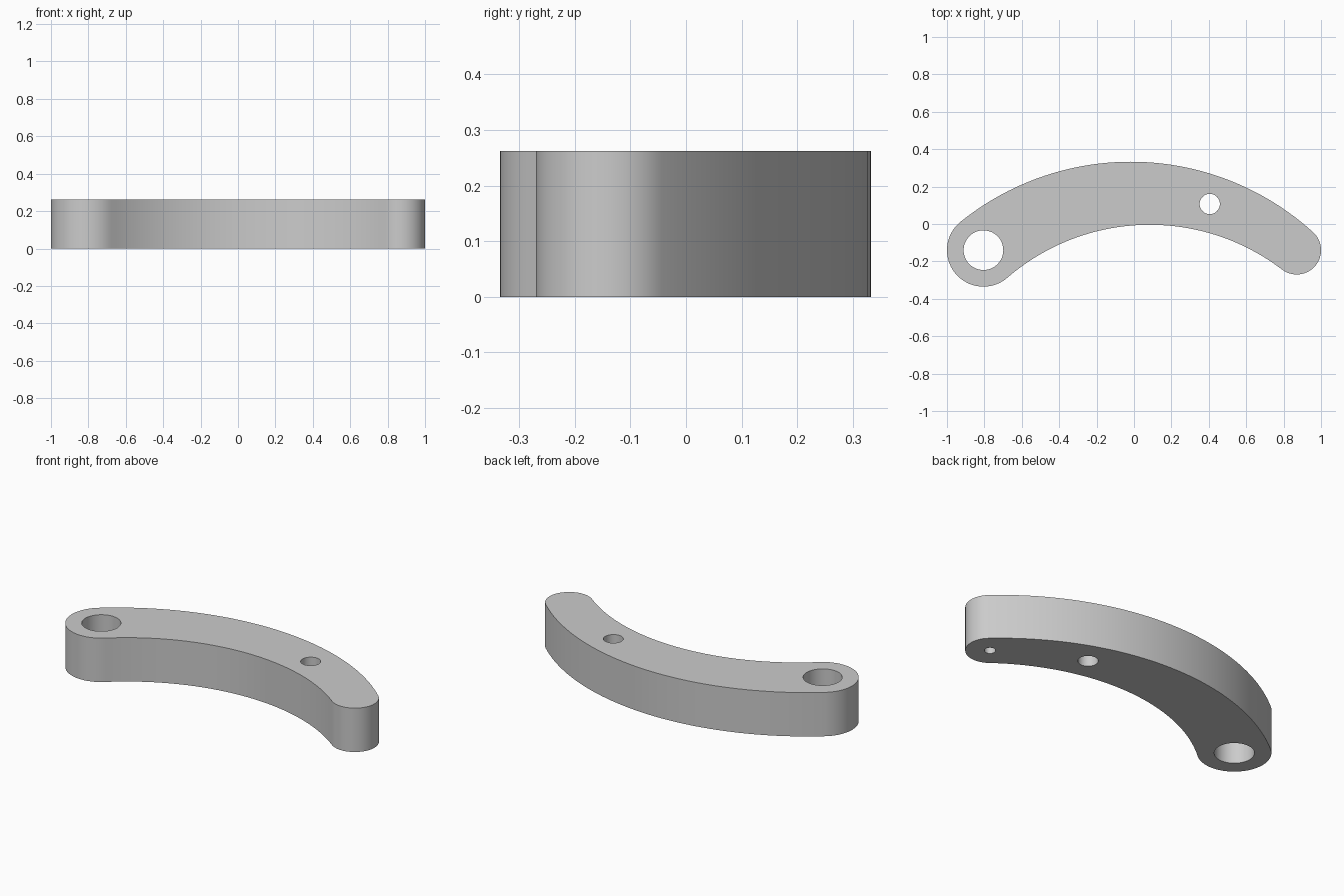
import bpy
import bmesh
import math
from mathutils import Vector

cube = bpy.data.objects.get("Cube")
if cube:
    bpy.data.objects.remove(cube, do_unlink=True)

HEIGHT = 0.262
BIG_END, BIG_R = Vector((-0.805, -0.14)), 0.195
SMALL_END, SMALL_R = Vector((0.87, -0.14)), 0.13
OUTER_R, INNER_R = 1.45, 1.165

grey = bpy.data.materials.new("plain_grey")
grey.use_nodes = True
colour = (0.6, 0.6, 0.6, 1)
grey.diffuse_color = colour
grey.node_tree.nodes["Principled BSDF"].inputs["Base Color"].default_value = colour


def arc_centre(dist_big, dist_small):
    """Point below both ends at the given distances from their centres."""
    span = SMALL_END.x - BIG_END.x
    a = (dist_big ** 2 - dist_small ** 2 + span ** 2) / (2 * span)
    return BIG_END + Vector((a, -math.sqrt(dist_big ** 2 - a ** 2)))


def angle(v):
    return math.atan2(v.y, v.x)


def arc(centre, radius, start, end, steps):
    """Arc points from start to end, leaving out the last one."""
    return [centre + radius * Vector((math.cos(t), math.sin(t)))
            for t in (start + (end - start) * i / steps for i in range(steps))]


def prism(name, outline, z0, z1):
    bm = bmesh.new()
    face = bm.faces.new([bm.verts.new((p.x, p.y, z0)) for p in outline])
    top = bmesh.ops.extrude_face_region(bm, geom=[face])["geom"]
    bmesh.ops.translate(bm, vec=(0, 0, z1 - z0),
                        verts=[g for g in top if isinstance(g, bmesh.types.BMVert)])
    bmesh.ops.recalc_face_normals(bm, faces=bm.faces)
    mesh = bpy.data.meshes.new(name)
    bm.to_mesh(mesh)
    bm.free()
    mesh.materials.append(grey)
    obj = bpy.data.objects.new(name, mesh)
    bpy.context.collection.objects.link(obj)
    return obj


# Curved arm: two round ends joined by tangent arcs
outer = arc_centre(OUTER_R - BIG_R, OUTER_R - SMALL_R)
inner = arc_centre(INNER_R + BIG_R, INNER_R + SMALL_R)
out_big, out_small = angle(BIG_END - outer), angle(SMALL_END - outer)
in_big, in_small = angle(BIG_END - inner), angle(SMALL_END - inner)

outline = arc(outer, OUTER_R, out_small, out_big, 48)
outline += arc(BIG_END, BIG_R, out_big, in_big + math.pi, 32)
outline += arc(inner, INNER_R, in_big, in_small, 48)
outline += arc(SMALL_END, SMALL_R, in_small - math.pi, out_small, 32)
arm = prism("curved_arm", outline, 0, HEIGHT)

# Holes: pivot and pin go through, the small one is blind from below
holes = [
    ("pivot_hole", BIG_END, 0.106, HEIGHT + 0.1),
    ("pin_hole", Vector((0.405, 0.107)), 0.054, HEIGHT + 0.1),
    ("blind_hole", SMALL_END, 0.03, 0.13),
]
bpy.context.view_layer.objects.active = arm
for name, centre, radius, top in holes:
    cutter = prism(name, arc(centre, radius, 0, 2 * math.pi, 48), -0.1, top)
    cutter.hide_render = True
    cut = arm.modifiers.new(name, "BOOLEAN")
    cut.operation, cut.solver, cut.object = "DIFFERENCE", "EXACT", cutter
    bpy.ops.object.modifier_apply(modifier=cut.name)
    bpy.data.objects.remove(cutter, do_unlink=True)

# Smooth walls with crisp rims
bpy.ops.object.select_all(action="DESELECT")
arm.select_set(True)
bpy.ops.object.shade_smooth_by_angle(angle=math.radians(30))
